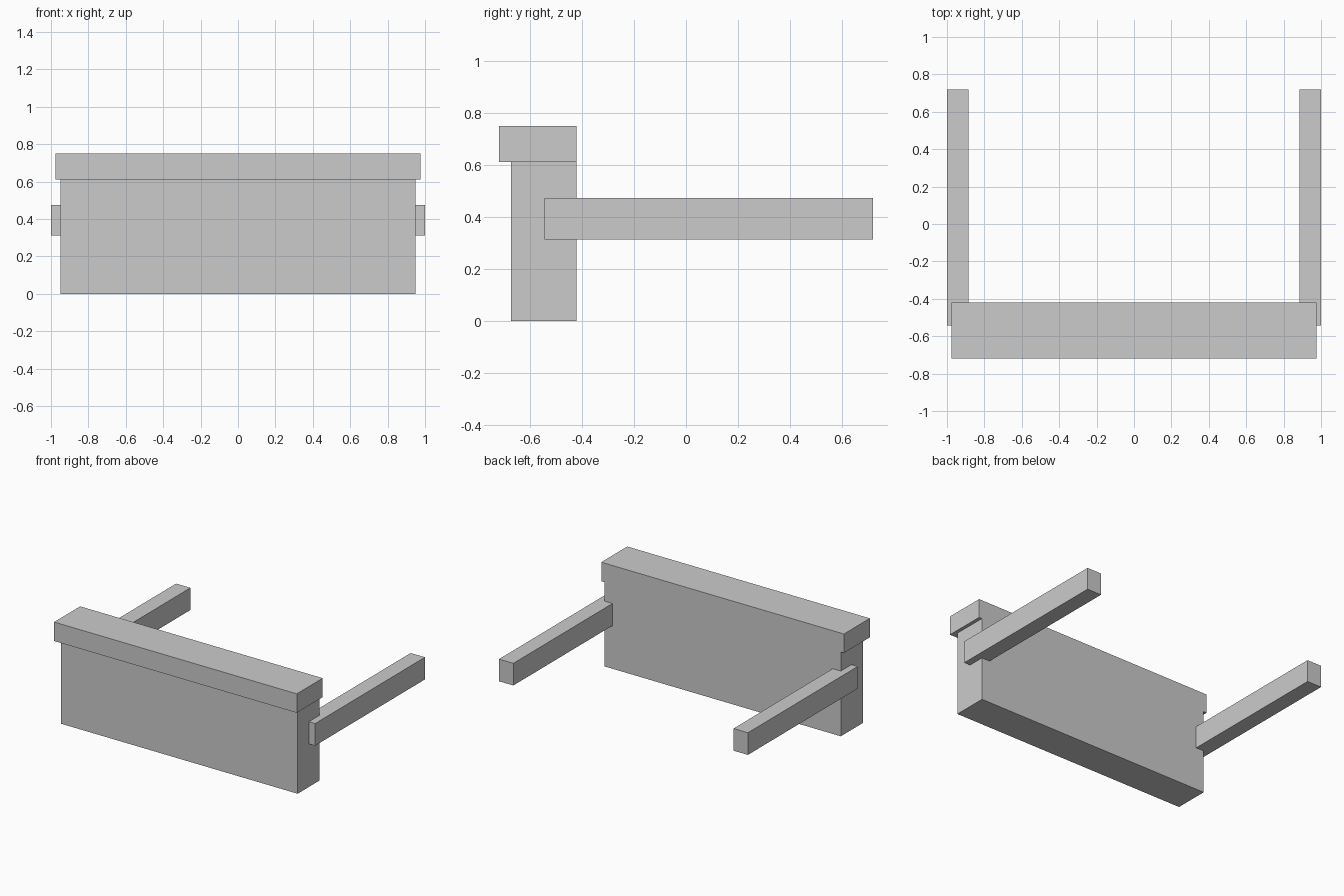
import bpy

if "Cube" in bpy.data.objects:
    bpy.data.objects.remove(bpy.data.objects["Cube"])


def box(name, x, y, z):
    """Box spanning the given (min, max) ranges."""
    bpy.ops.mesh.primitive_cube_add(size=1)
    obj = bpy.context.object
    obj.name = obj.data.name = name
    obj.location = [(a + b) / 2 for a, b in (x, y, z)]
    obj.scale = [b - a for a, b in (x, y, z)]
    bpy.ops.object.transform_apply(location=True, rotation=False, scale=True)
    return obj


# Upright panel standing on the floor
box("front_panel", (-0.95, 0.95), (-0.672, -0.42), (0, 0.612))

# Overhanging cap, flush with the panel at the back
box("panel_cap", (-0.975, 0.975), (-0.718, -0.42), (0.612, 0.75))

# Side rails let into the panel ends and running to the back
rails = box("side_rails", (0.885, 1.0), (-0.543, 0.718), (0.313, 0.474))
mirror = rails.modifiers.new("mirror", "MIRROR")
mirror.use_axis = (True, False, False)
# mirror about the world centre: the applied transform leaves the origin at zero
